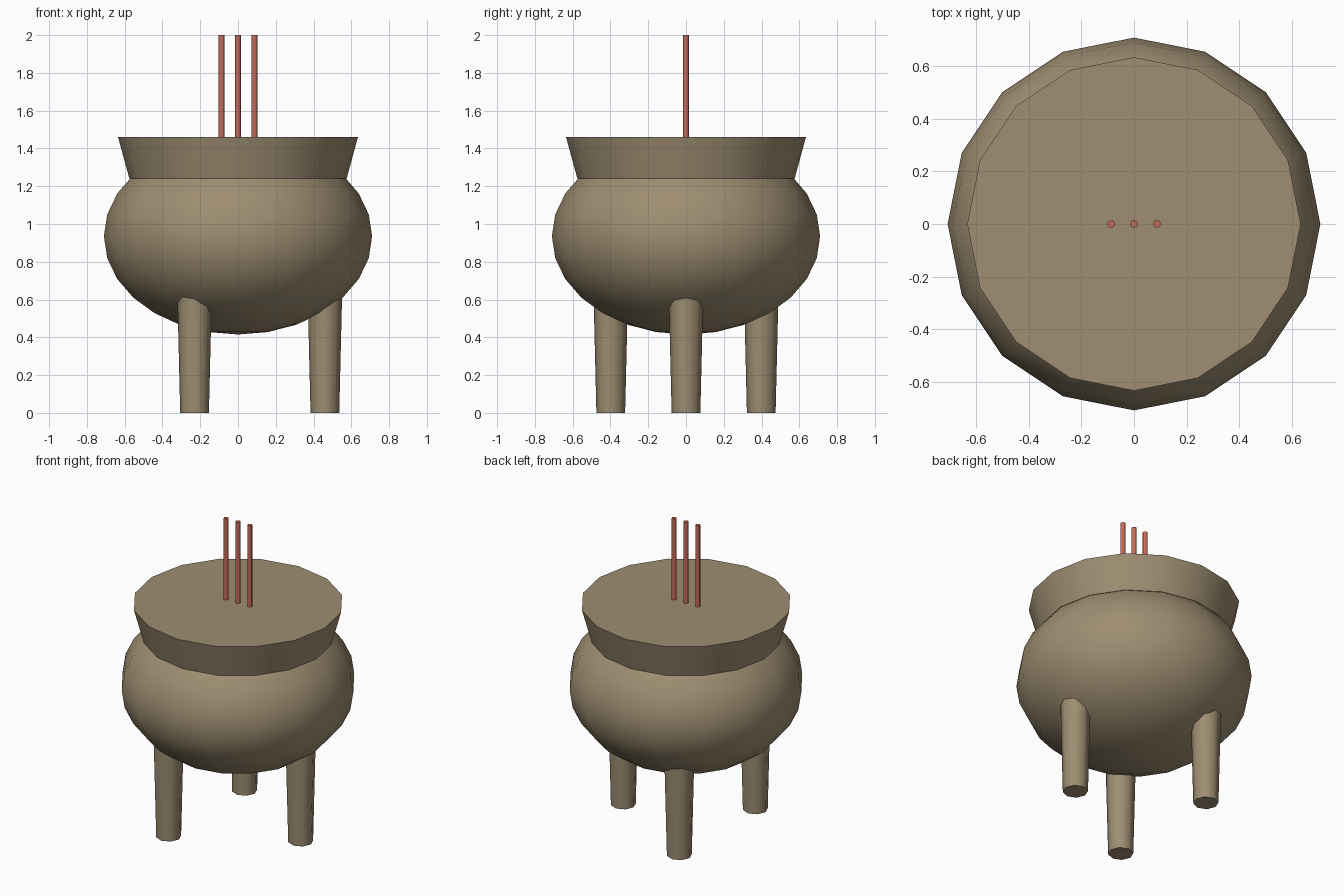
import bpy, math

if "Cube" in bpy.data.objects:
    bpy.data.objects.remove(bpy.data.objects["Cube"])


def material(name, rgb):
    m = bpy.data.materials.new(name)
    m.diffuse_color = (*rgb, 1)
    m.use_nodes = True
    m.node_tree.nodes["Principled BSDF"].inputs["Base Color"].default_value = m.diffuse_color
    return m


bronze = material("bronze", (0.342, 0.270, 0.168))
stick_red = material("stick red", (0.56, 0.15, 0.10))


def finish(name, mat, angle):
    ob = bpy.context.object
    ob.name = name
    ob.data.materials.append(mat)
    bpy.ops.object.transform_apply(location=False, rotation=True, scale=True)
    bpy.ops.object.shade_smooth_by_angle(angle=math.radians(angle))


def taper(name, mat, sides, r0, r1, z0, z1, x=0, y=0, angle=50):
    bpy.ops.mesh.primitive_cone_add(vertices=sides, radius1=r0, radius2=r1, depth=z1 - z0,
                                    location=(x, y, (z0 + z1) / 2))
    finish(name, mat, angle)


# Round belly, slightly squashed
bpy.ops.mesh.primitive_uv_sphere_add(segments=16, ring_count=14, radius=1, location=(0, 0, 0.935))
bpy.context.object.scale = (0.71, 0.71, 0.52)
finish("belly", bronze, 40)

# Flared rim with flat top
taper("rim", bronze, 16, 0.575, 0.635, 1.24, 1.46)

# Three legs, evenly spaced
for i in range(3):
    a = i * math.tau / 3
    taper(f"leg_{i + 1}", bronze, 8, 0.076, 0.091, 0, 0.62, 0.46 * math.cos(a), 0.46 * math.sin(a))

# Incense sticks
for i in (-1, 0, 1):
    taper(f"incense_stick_{i + 2}", stick_red, 8, 0.015, 0.015, 1.40, 2.0, 0.087 * i, 0, 50)
